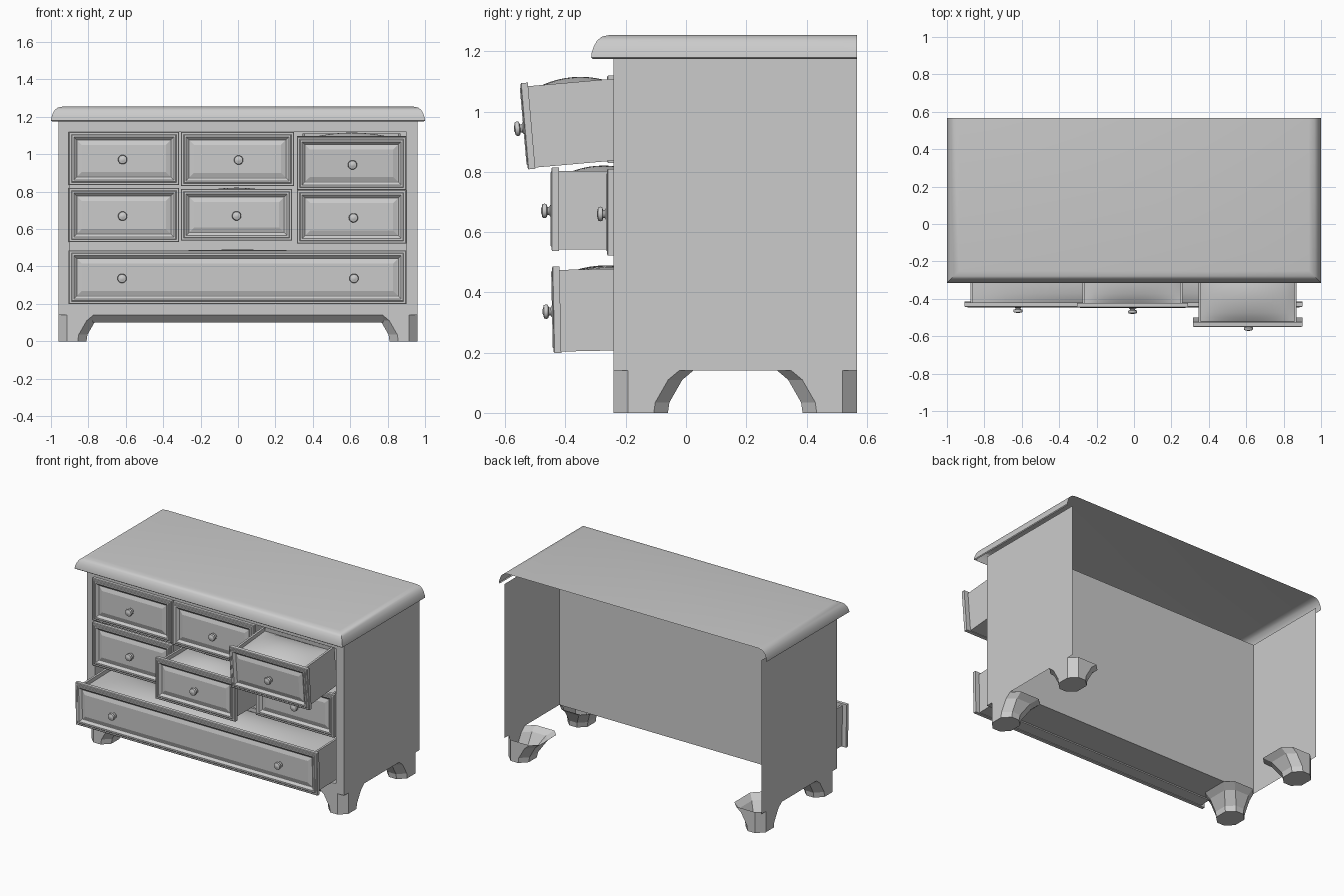
import bpy, bmesh, math
from mathutils import Matrix, Vector

if "Cube" in bpy.data.objects:
    bpy.data.objects.remove(bpy.data.objects["Cube"])

FRONT, BACK, INNER = -0.24, 0.567, -0.02
BASE = 0.141


def make(name, verts, faces, smooth=None, fix=False):
    me = bpy.data.meshes.new(name)
    me.from_pydata([tuple(v) for v in verts], [], faces)
    if fix:
        bm = bmesh.new()
        bm.from_mesh(me)
        bmesh.ops.recalc_face_normals(bm, faces=bm.faces)
        bm.to_mesh(me)
        bm.free()
    ob = bpy.data.objects.new(name, me)
    bpy.context.collection.objects.link(ob)
    if smooth:
        bpy.ops.object.select_all(action='DESELECT')
        ob.select_set(True)
        bpy.context.view_layer.objects.active = ob
        bpy.ops.object.shade_smooth_by_angle(angle=math.radians(smooth))
    return ob


def loft(rings, closed=True, cap_start=False, cap_end=False):
    """Skin a list of equal-length point rings."""
    n = len(rings[0])
    verts = [p for r in rings for p in r]
    faces = []
    for i in range(len(rings) - 1):
        for j in range(n if closed else n - 1):
            k = (j + 1) % n
            faces.append((i * n + j, i * n + k, (i + 1) * n + k, (i + 1) * n + j))
    if cap_start:
        faces.append(tuple(reversed(range(n))))
    if cap_end:
        faces.append(tuple(range((len(rings) - 1) * n, len(rings) * n)))
    return verts, faces


def upright(half, y, z0, z1):
    return [(-half, y, z0), (half, y, z0), (half, y, z1), (-half, y, z1)]


# open-backed carcass: sides, front frame with drawer recess, inner wall and floor
for s, side in ((1, "right"), (-1, "left")):
    pts = [(s * 0.96, FRONT, BASE), (s * 0.96, BACK, BASE), (s * 0.96, BACK, 1.18), (s * 0.96, FRONT, 1.18)]
    make(f"{side}_side", pts, [(0, 1, 2, 3) if s > 0 else (3, 2, 1, 0)])
make("front_frame", *loft([upright(0.96, FRONT, BASE, 1.18), upright(0.9, FRONT, 0.205, 1.118),
                           upright(0.9, INNER, 0.205, 1.118)]))
make("inner_wall", upright(0.96, INNER, BASE, 1.18), [(3, 2, 1, 0)])
make("carcass_floor", [(-0.96, FRONT, BASE), (-0.96, INNER, BASE), (0.96, INNER, BASE), (0.96, FRONT, BASE)],
     [(0, 1, 2, 3)])

# sloped apron under the front
make("front_apron", [(-0.87, -0.2, 0.10), (0.87, -0.2, 0.10), (0.87, FRONT, BASE), (-0.87, FRONT, BASE)],
     [(0, 1, 2, 3)])

# top board with rounded front and side edges
edge = [(0.006, 1.175), (0, 1.18), (0.002, 1.195), (0.009, 1.217), (0.02, 1.236), (0.036, 1.249), (0.065, 1.255)]
rings = [[(-1 + d, BACK, z), (-1 + d, -0.315 + d, z), (1 - d, -0.315 + d, z), (1 - d, BACK, z)] for d, z in edge]
make("top_board", *loft(rings, closed=False, cap_end=True), smooth=40)

# four faceted feet flaring inwards
W, D, C = 0.15, 0.18, 0.047
MID = (FRONT + BACK) / 2
for sx, side in ((1, "right"), (-1, "left")):
    for sy, end in ((1, "front"), (-1, "back")):
        rings = []
        for z, f in ((0, 0), (0.035, 0.005), (0.11, 0.048), (BASE, 0.085)):
            w, d = W + f, D + f
            pts = [(0, C), (C, 0), (w - C, 0), (w, C), (w, d - C), (w - C, d), (C, d), (0, d - C)]
            rings.append([(sx * (0.96 - u), MID + sy * (FRONT - MID + v), z) for u, v in pts])
        make(f"{end}_{side}_foot", *loft(rings, cap_start=True), fix=True)


def knob(name, x, z, mat):
    profile = [(0.02, 0), (0.021, 0.006), (0.014, 0.01), (0.014, 0.016), (0.023, 0.019),
               (0.025, 0.026), (0.022, 0.033), (0.012, 0.035), (0.008, 0.037)]
    angles = [a * math.tau / 14 for a in range(14)]
    rings = [[mat @ Vector((x + r * math.cos(a), 0.006 - out, z + r * math.sin(a))) for a in angles]
             for r, out in profile]
    make(name, *loft(rings, cap_end=True), smooth=40, fix=True)


def slab(x0, x1, y0, y1, z0, z1):
    return loft([[(x0, y0, z), (x1, y0, z), (x1, y1, z), (x0, y1, z)] for z in (z0, z1)],
                cap_start=True, cap_end=True)


def drawer(name, x0, x1, z0, z1, y, tilt=0, knobs=None, bulge=0.02, length=0.34):
    """Moulded front at depth y with a filled box behind it."""
    mat = Matrix.Translation((0, y, z0)) @ Matrix.Rotation(math.radians(tilt), 4, 'X')
    h = z1 - z0
    length = min(length, INNER - 0.01 - y)

    def place(points):
        return [mat @ Vector(p) for p in points]

    # moulded front: nested rectangles (inset, depth)
    rings = []
    for d, t in ((0, 0.028), (0, 0.006), (0.004, 0.003), (0.014, 0.003), (0.018, 0), (0.028, 0),
                 (0.043, 0.014), (0.047, 0.014), (0.07, 0.006)):
        rings.append([(x0 + d, t, d), (x1 - d, t, d), (x1 - d, t, h - d), (x0 + d, t, h - d)])
    v, f = loft(rings, cap_start=True, cap_end=True)
    make(name + "_front", place(v), f, fix=True)
    for i, kx in enumerate(knobs or [(x0 + x1) / 2]):
        knob(f"{name}_knob_{i + 1}", kx, h / 2 - 0.006, mat)

    # box walls and floor
    a, b, top, t = x0 + 0.03, x1 - 0.03, h - 0.012, 0.014
    parts = {"left_wall": (a, a + t, 0.02, length, 0.004, top),
             "right_wall": (b - t, b, 0.02, length, 0.004, top),
             "back_wall": (a + t, b - t, length - t, length, 0.004, top),
             "floor": (a + t, b - t, 0.02, length - t, 0.004, 0.02)}
    for part, dims in parts.items():
        v, f = slab(*dims)
        make(f"{name}_{part}", place(v), f, fix=True)
    # softly domed contents
    nu, nv = 20, 12
    rows = []
    for j in range(nv + 1):
        row = []
        for i in range(nu + 1):
            s = max(0, math.sin(math.pi * i / nu) * math.sin(math.pi * j / nv))
            row.append((a + t + (b - a - 2 * t) * i / nu,
                        0.028 + (length - t - 0.028) * j / nv,
                        top - 0.025 + bulge * s ** 0.7))
        rows.append(row)
    v, f = loft(rows, closed=False)
    make(name + "_contents", place(v), f, smooth=60)


# drawers: two rows of three over one wide drawer
drawer("top_left_drawer", -0.905, -0.315, 0.835, 1.12, -0.265, knobs=[-0.617])
drawer("top_middle_drawer", -0.305, 0.3, 0.83, 1.12, -0.265, knobs=[0.003])
drawer("top_right_drawer", 0.315, 0.9, 0.808, 1.095, -0.528, tilt=5, bulge=0.042, knobs=[0.612])
drawer("middle_left_drawer", -0.905, -0.315, 0.53, 0.82, -0.265, knobs=[-0.617])
drawer("centre_drawer", -0.305, 0.29, 0.538, 0.815, -0.45, bulge=0.043)
drawer("middle_right_drawer", 0.315, 0.9, 0.522, 0.81, -0.265, knobs=[0.617])
drawer("bottom_drawer", -0.905, 0.9, 0.199, 0.486, -0.442, tilt=1.2, knobs=[-0.62, 0.62], bulge=0.037)
